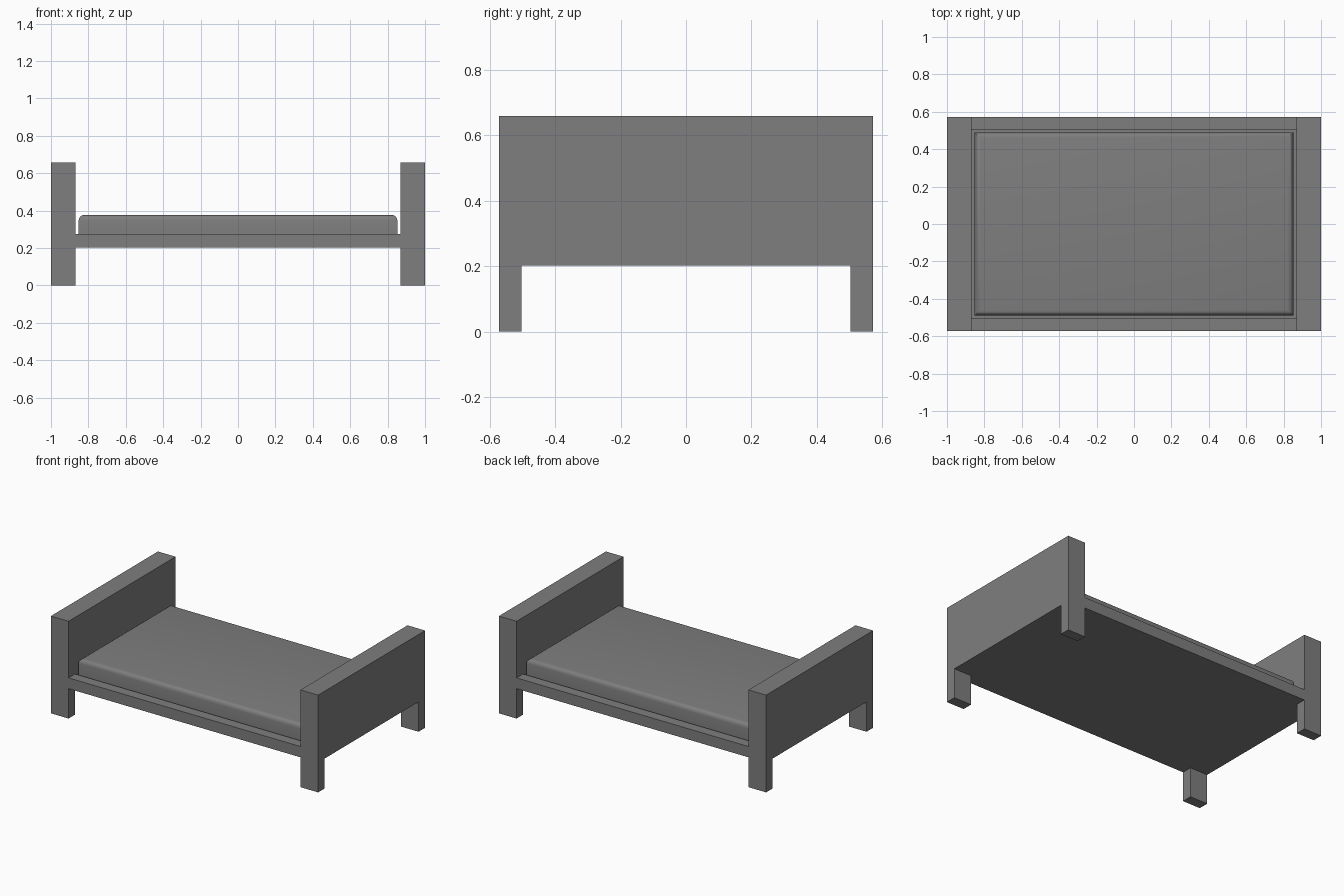
import bpy, bmesh

if "Cube" in bpy.data.objects:
    bpy.data.objects.remove(bpy.data.objects["Cube"])

# Dark grey finish shared by all parts
grey = bpy.data.materials.new("dark_grey")
grey.diffuse_color = (0.21, 0.21, 0.21, 1)
grey.use_nodes = True
grey.node_tree.nodes["Principled BSDF"].inputs["Base Color"].default_value = grey.diffuse_color


def add_object(name, bm):
    me = bpy.data.meshes.new(name)
    bm.to_mesh(me)
    bm.free()
    me.materials.append(grey)
    ob = bpy.data.objects.new(name, me)
    bpy.context.collection.objects.link(ob)
    return ob


def box_mesh(x0, x1, y0, y1, z0, z1):
    bm = bmesh.new()
    bmesh.ops.create_cube(bm, size=1)
    for v in bm.verts:
        v.co = (x1 if v.co.x > 0 else x0,
                y1 if v.co.y > 0 else y0,
                z1 if v.co.z > 0 else z0)
    return bm


def end_board(name, s):
    # U-shaped side profile (board with two legs), extruded along x
    w, i, h, t = 0.572, 0.502, 0.202, 0.658
    pts = [(-w, 0), (-i, 0), (-i, h), (i, h), (i, 0), (w, 0), (w, t), (-w, t)]
    bm = bmesh.new()
    face = bm.faces.new([bm.verts.new((s * 0.868, y, z)) for y, z in pts])
    ext = bmesh.ops.extrude_face_region(bm, geom=[face])
    for v in ext["geom"]:
        if isinstance(v, bmesh.types.BMVert):
            v.co.x = s * 1.0
    bmesh.ops.recalc_face_normals(bm, faces=bm.faces)
    add_object(name, bm)


end_board("headboard", -1)
end_board("footboard", 1)

# Side rails and the slightly sunken base between them
add_object("front_rail", box_mesh(-0.868, 0.868, -0.572, -0.502, 0.202, 0.275))
add_object("back_rail", box_mesh(-0.868, 0.868, 0.502, 0.572, 0.202, 0.275))
add_object("bed_base", box_mesh(-0.868, 0.868, -0.502, 0.502, 0.202, 0.26))

# Mattress with rounded top edges
bm = box_mesh(-0.852, 0.852, -0.49, 0.49, 0.26, 0.377)
top = [e for e in bm.edges if all(v.co.z > 0.3 for v in e.verts)]
bmesh.ops.bevel(bm, geom=top, offset=0.03, segments=4, profile=0.5,
                affect='EDGES')
mattress = add_object("mattress", bm)
bpy.context.view_layer.objects.active = mattress
mattress.select_set(True)
bpy.ops.object.shade_smooth_by_angle(angle=0.6)
